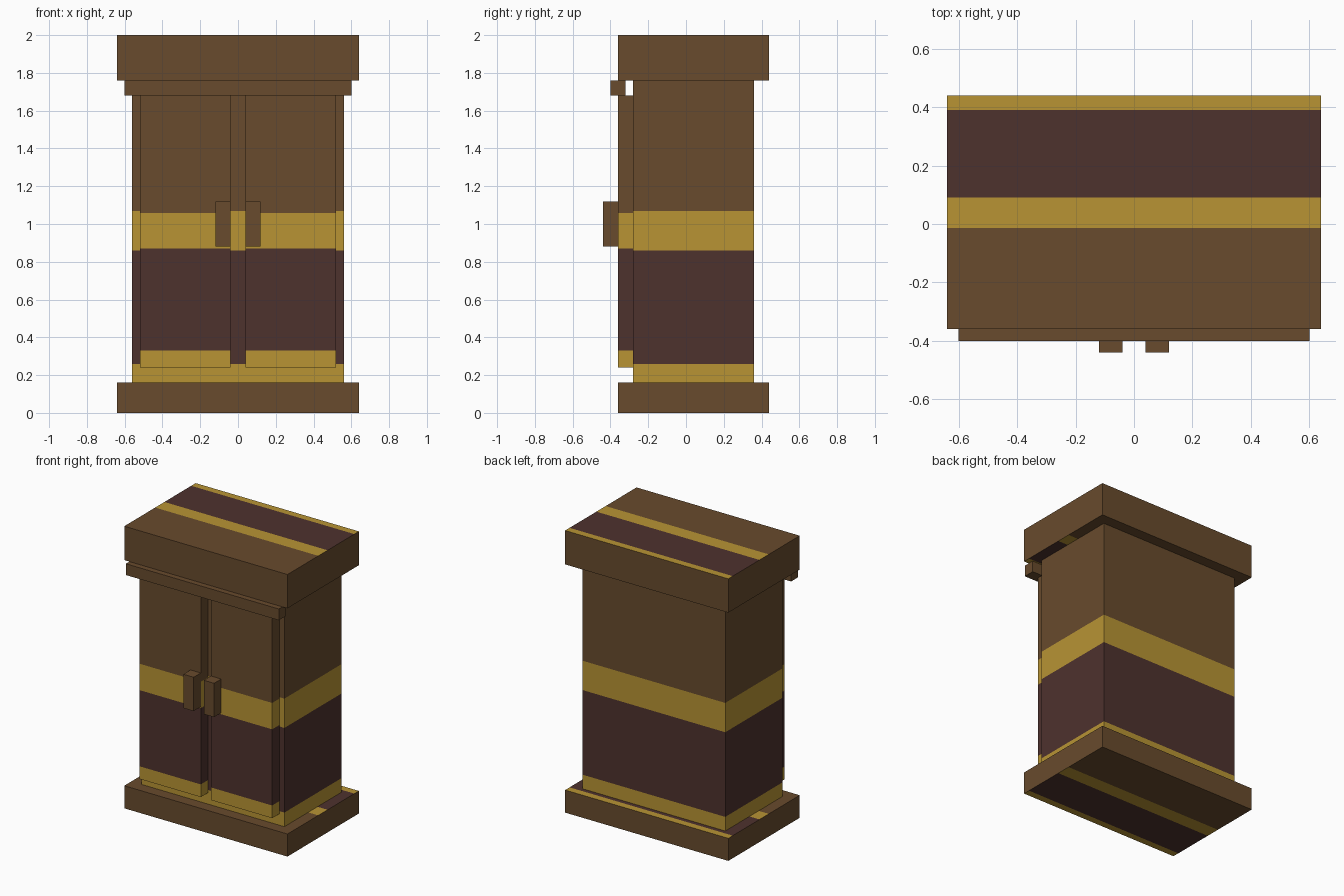
import bpy
import bmesh
from mathutils import Vector

if "Cube" in bpy.data.objects:
    bpy.data.objects.remove(bpy.data.objects["Cube"], do_unlink=True)


def make_material(name, rgb):
    mat = bpy.data.materials.new(name)
    mat.use_nodes = True
    mat.diffuse_color = (*rgb, 1)
    mat.node_tree.nodes["Principled BSDF"].inputs["Base Color"].default_value = (*rgb, 1)
    return mat


WOOD, GOLD, MAROON = range(3)
MATERIALS = [
    make_material("brown wood", (0.138, 0.070, 0.026)),
    make_material("old gold", (0.479, 0.296, 0.034)),
    make_material("dark maroon", (0.076, 0.032, 0.027)),
]

# Band limits as fractions of a banded face: gold, maroon, gold, then wood
CUTS = (0.0625, 0.4375, 0.5675)
BAND_COLOURS = (GOLD, MAROON, GOLD, WOOD)


def band_colour(fraction):
    return BAND_COLOURS[sum(fraction > cut for cut in CUTS)]


def cut_faces(bm, faces, point, normal):
    geom = set(faces)
    for face in faces:
        geom.update(face.edges)
        geom.update(face.verts)
    bmesh.ops.bisect_plane(bm, geom=list(geom), plane_co=point, plane_no=normal)


def box(name, low, high, banded_sides=False, banded_caps=False):
    """Box between two corners, with optional colour bands."""
    low, high = Vector(low), Vector(high)
    size = high - low
    bm = bmesh.new()
    bmesh.ops.create_cube(bm, size=1)
    for v in bm.verts:
        v.co = (low + high) / 2 + v.co * size
    bm.normal_update()

    for cut in CUTS:
        if banded_sides:
            sides = [f for f in bm.faces if abs(f.normal.z) < 0.5]
            cut_faces(bm, sides, (0, 0, low.z + cut * size.z), (0, 0, 1))
        if banded_caps:
            # Bands run from the back on the top and from the front below
            for sign, y in ((1, high.y - cut * size.y), (-1, low.y + cut * size.y)):
                caps = [f for f in bm.faces if f.normal.z * sign > 0.5]
                cut_faces(bm, caps, (0, y, 0), (0, 1, 0))
        bm.normal_update()

    for face in bm.faces:
        centre = face.calc_center_median()
        if abs(face.normal.z) < 0.5:
            if banded_sides:
                face.material_index = band_colour((centre.z - low.z) / size.z)
        elif banded_caps:
            depth = high.y - centre.y if face.normal.z > 0 else centre.y - low.y
            face.material_index = band_colour(depth / size.y)

    mesh = bpy.data.meshes.new(name)
    bm.to_mesh(mesh)
    bm.free()
    for mat in MATERIALS:
        mesh.materials.append(mat)
    obj = bpy.data.objects.new(name, mesh)
    bpy.context.collection.objects.link(obj)
    return obj


# Cabinet shell
box("base_plinth", (-0.64, -0.36, 0), (0.64, 0.44, 0.16), banded_caps=True)
box("cabinet_body", (-0.56, -0.28, 0.16), (0.56, 0.36, 1.76), True, True)
box("top_slab", (-0.64, -0.36, 1.76), (0.64, 0.44, 2), banded_caps=True)
box("front_rail", (-0.6, -0.4, 1.68), (0.6, -0.32, 1.76))

# Doors and handles, one pair on each side
for side, door_x, handle_x in (("left", 0.04, 0.04), ("right", -0.52, -0.12)):
    box(side + "_door", (door_x, -0.36, 0.24), (door_x + 0.48, -0.28, 1.68), True, True)
    box(side + "_handle", (handle_x, -0.44, 0.88), (handle_x + 0.08, -0.36, 1.12))
